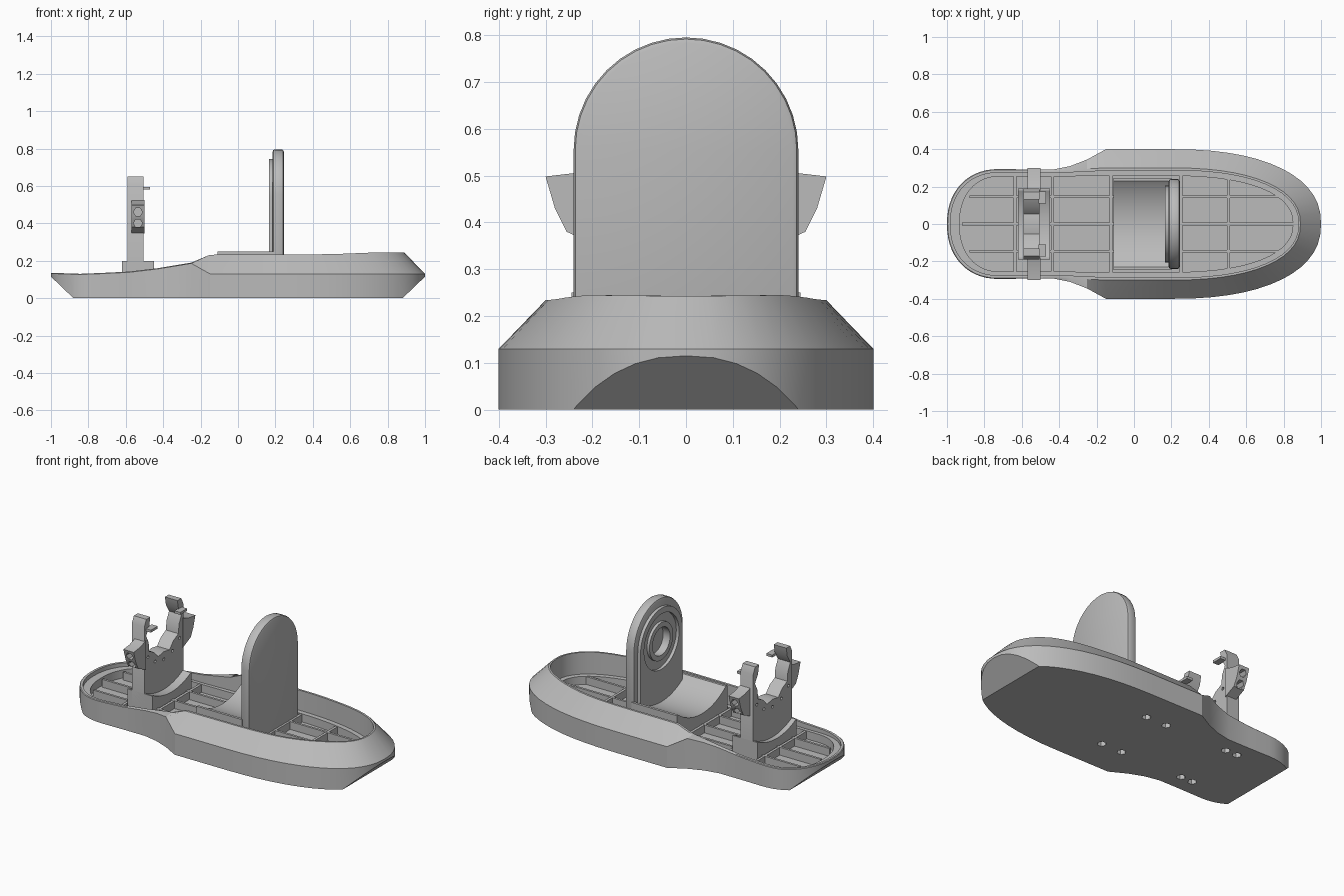
import bpy, bmesh
from math import sin, cos, pi, radians
from mathutils import Vector

if "Cube" in bpy.data.objects:
    bpy.data.objects.remove(bpy.data.objects["Cube"])

GREY = (0.5, 0.5, 0.5, 1)
grey = bpy.data.materials.new("plain grey")
grey.use_nodes = True
grey.diffuse_color = GREY
for node in grey.node_tree.nodes:
    if node.type == 'BSDF_PRINCIPLED':
        node.inputs["Base Color"].default_value = GREY

AXIS_Z = 0.54   # height of the shaft axis shared by plate, saddle and cradle


def activate(obj):
    bpy.ops.object.select_all(action='DESELECT')
    obj.select_set(True)
    bpy.context.view_layer.objects.active = obj


def finish(name, bm):
    bmesh.ops.recalc_face_normals(bm, faces=bm.faces[:])
    mesh = bpy.data.meshes.new(name)
    bm.to_mesh(mesh)
    bm.free()
    mesh.materials.append(grey)
    obj = bpy.data.objects.new(name, mesh)
    bpy.context.scene.collection.objects.link(obj)
    return obj


def prism(name, outlines, axis, a, b):
    """Extrude 2D outlines along an axis from a to b."""
    place = {'x': lambda u, v, d: (d, u, v),
             'y': lambda u, v, d: (u, d, v),
             'z': lambda u, v, d: (u, v, d)}[axis]
    bm = bmesh.new()
    for pts in outlines:
        low = [bm.verts.new(place(u, v, a)) for u, v in pts]
        high = [bm.verts.new(place(u, v, b)) for u, v in pts]
        bm.faces.new(low)
        bm.faces.new(high)
        bridge(bm, low, high)
    return finish(name, bm)


def bridge(bm, low, high):
    n = len(low)
    for i in range(n):
        j = (i + 1) % n
        bm.faces.new((low[i], low[j], high[j], high[i]))


def box(name, x0, x1, y0, y1, z0, z1):
    return prism(name, [[(x0, y0), (x1, y0), (x1, y1), (x0, y1)]], 'z', z0, z1)


def circle(u, v, r, n=48):
    return [(u + r * cos(2 * pi * i / n), v + r * sin(2 * pi * i / n)) for i in range(n)]


def arch(w, cz, bottom, n=20):
    arc = [(w * cos(pi * i / n), cz + w * sin(pi * i / n)) for i in range(n + 1)]
    return arc + [(-w, bottom), (w, bottom)]


def apply_mod(obj, kind, **settings):
    mod = obj.modifiers.new(kind.lower(), kind)
    for key, value in settings.items():
        setattr(mod, key, value)
    activate(obj)
    bpy.ops.object.modifier_apply(modifier=mod.name)


def cut(obj, cutter):
    cutter.hide_render = True
    apply_mod(obj, 'BOOLEAN', operation='DIFFERENCE', solver='EXACT', object=cutter)
    bpy.data.objects.remove(cutter)


# Hull outlines: rounded bow, stepped waist, rounded stern
WAIST = (-0.15, -0.25, -0.34, -0.43, -0.58)


def outline(bow, wide, waist, stern, narrow, n=14):
    half = []
    for i in range(n + 1):
        t = pi / 2 * i / n
        half.append((0.2 + bow * max(cos(t), 0) ** 0.87, wide * sin(t) ** 0.87))
    half += list(zip(WAIST, waist))
    for i in range(n + 1):
        t = pi / 2 * (1 - i / n)
        half.append((-0.72 - stern * max(cos(t), 0) ** 0.91, narrow * sin(t) ** 0.91))
    half[-1] = (half[-1][0], 0)
    return half + [(x, -y) for x, y in half[-2:0:-1]]


SHEER = [(-1.1, 0.14), (-0.85, 0.13), (-0.6, 0.14), (-0.43, 0.16), (-0.25, 0.19),
         (-0.15, 0.232), (0.5, 0.235), (0.75, 0.245), (1.1, 0.24)]


def rim_z(x):
    for (x0, z0), (x1, z1) in zip(SHEER, SHEER[1:]):
        if x <= x1:
            return z0 + (z1 - z0) * (x - x0) / (x1 - x0)


def knuckle_z(x):
    return 0.13 if x > -0.2 else rim_z(x) - 0.004


outer = outline(0.8, 0.4, (0.4, 0.345, 0.31, 0.292, 0.292), 0.28, 0.294)
top = outline(0.69, 0.3, (0.3, 0.295, 0.29, 0.287, 0.288), 0.276, 0.29)
inner = outline(0.68, 0.287, (0.285, 0.28, 0.276, 0.273, 0.273), 0.262, 0.275)
pocket = outline(0.65, 0.257, (0.257, 0.256, 0.255, 0.254, 0.254), 0.213, 0.254)
LEDGE, FLOOR = 0.11, 0.06

bm = bmesh.new()
levels = [(outer, lambda x: 0), (outer, knuckle_z), (top, rim_z), (inner, rim_z),
          (inner, lambda x: LEDGE), (pocket, lambda x: LEDGE), (pocket, lambda x: FLOOR)]
rings = [[bm.verts.new((x, y, z(x))) for x, y in ring] for ring, z in levels]
for low, high in zip(rings, rings[1:]):
    bridge(bm, low, high)
bm.faces.new(rings[0])
bm.faces.new(rings[-1])
# Raked underside at bow and stern
for s in (1, -1):
    bmesh.ops.bisect_plane(bm, geom=bm.verts[:] + bm.edges[:] + bm.faces[:],
                           plane_co=(0.88 * s, 0, 0),
                           plane_no=Vector((0.115 * s, 0, -0.12)).normalized(), clear_outer=True)
    bmesh.ops.holes_fill(bm, edges=[e for e in bm.edges if e.is_boundary], sides=0)
hull = finish("hull", bm)

# Screw holes in the underside
holes = [circle(cx + s * dx, y, 0.026, 6) for cx, dx in ((0.0, 0.07), (-0.535, 0.04))
         for s in (1, -1) for y in (0.19, -0.19)]
cut(hull, prism("hole_cutter", holes, 'z', -0.02, 0.045))

# Floor ribs
for i, y in enumerate((-0.145, 0, 0.145)):
    end = 0.86 if y == 0 else 0.8
    box(f"long_rib_{i + 1}", -0.92 if y == 0 else -0.88, end, y - 0.007, y + 0.007, 0.05, LEDGE - 0.002)
for i, x in enumerate((-0.635, -0.436, -0.122, 0.25, 0.505)):
    box(f"cross_rib_{i + 1}", x - 0.008, x + 0.008, -0.262, 0.262, 0.05, LEDGE - 0.003)

# Saddle with a cylindrical hollow
saddle = box("saddle", -0.11, 0.2, -0.245, 0.245, 0.05, 0.25)
cut(saddle, prism("saddle_cutter", [circle(0, AXIS_Z, 0.37, 96)], 'x', -0.3, 0.4))

# Upright plate with a recessed face and a hub ring
plate = prism("upright_plate", [arch(0.24, 0.555, 0.05)], 'x', 0.185, 0.245)
apply_mod(plate, 'BEVEL', width=0.012, segments=2, limit_method='ANGLE', angle_limit=radians(60))
pad = prism("plate_pad", [arch(0.205, AXIS_Z, 0.1)], 'x', 0.166, 0.2)
cut(pad, prism("pad_cutter", [circle(0, AXIS_Z, 0.17)], 'x', 0.1, 0.3))
hub = prism("hub_ring", [circle(0, AXIS_Z, 0.115)], 'x', 0.168, 0.2)
bore = [circle(0, AXIS_Z, 0.085)]
cut(hub, prism("hub_cutter", bore, 'x', 0.1, 0.3))
cut(plate, prism("bore_cutter", bore, 'x', 0.1, 0.215))

# Cradle base
base = box("cradle_base", -0.62, -0.45, -0.19, 0.19, 0.05, 0.2)
cut(base, prism("base_cutter", [circle(0, AXIS_Z, 0.385, 96)], 'x', -0.8, -0.3))

# Cradle wall with a toothed round notch
notch = []
for i in range(15):
    t = radians(40 - 260 * i / 14)
    r = 0.172 if i % 2 == 0 else 0.153
    notch.append((r * cos(t), AXIS_Z + r * sin(t)))
wall = prism("cradle_wall", [[(-0.19, 0.1), (0.19, 0.1), (0.19, 0.61), (0.17, 0.65)]
                             + notch + [(-0.17, 0.65), (-0.19, 0.61)]], 'x', -0.59, -0.505)
pins = [circle(0.2 * sin(radians(a)), AXIS_Z - 0.2 * cos(radians(a)), 0.01, 6)
        for a in range(-50, 51, 25)]
cut(wall, prism("pin_cutter", pins, 'x', -0.7, -0.4))

# Side ears with screw pockets, and small pegs
EAR = [(0.18, 0.525), (0.24, 0.505), (0.3, 0.498), (0.28, 0.43), (0.255, 0.38), (0.18, 0.345)]
for s, side in ((1, "left"), (-1, "right")):
    ear = prism(f"{side}_ear", [[(s * y, z) for y, z in EAR]], 'x', -0.57, -0.5)
    cut(ear, prism("ear_cutter", [circle(-0.535, z, 0.024, 6) for z in (0.4, 0.46)],
                   'y', s * 0.22, s * 0.35))
    box(f"{side}_peg", -0.51, -0.47, *sorted((s * 0.11, s * 0.175)), 0.58, 0.595)

# Smooth shading on curved walls only
for obj in bpy.context.scene.objects:
    if obj.type == 'MESH' and grey.name in obj.data.materials:
        activate(obj)
        bpy.ops.object.shade_smooth_by_angle(angle=radians(28))
